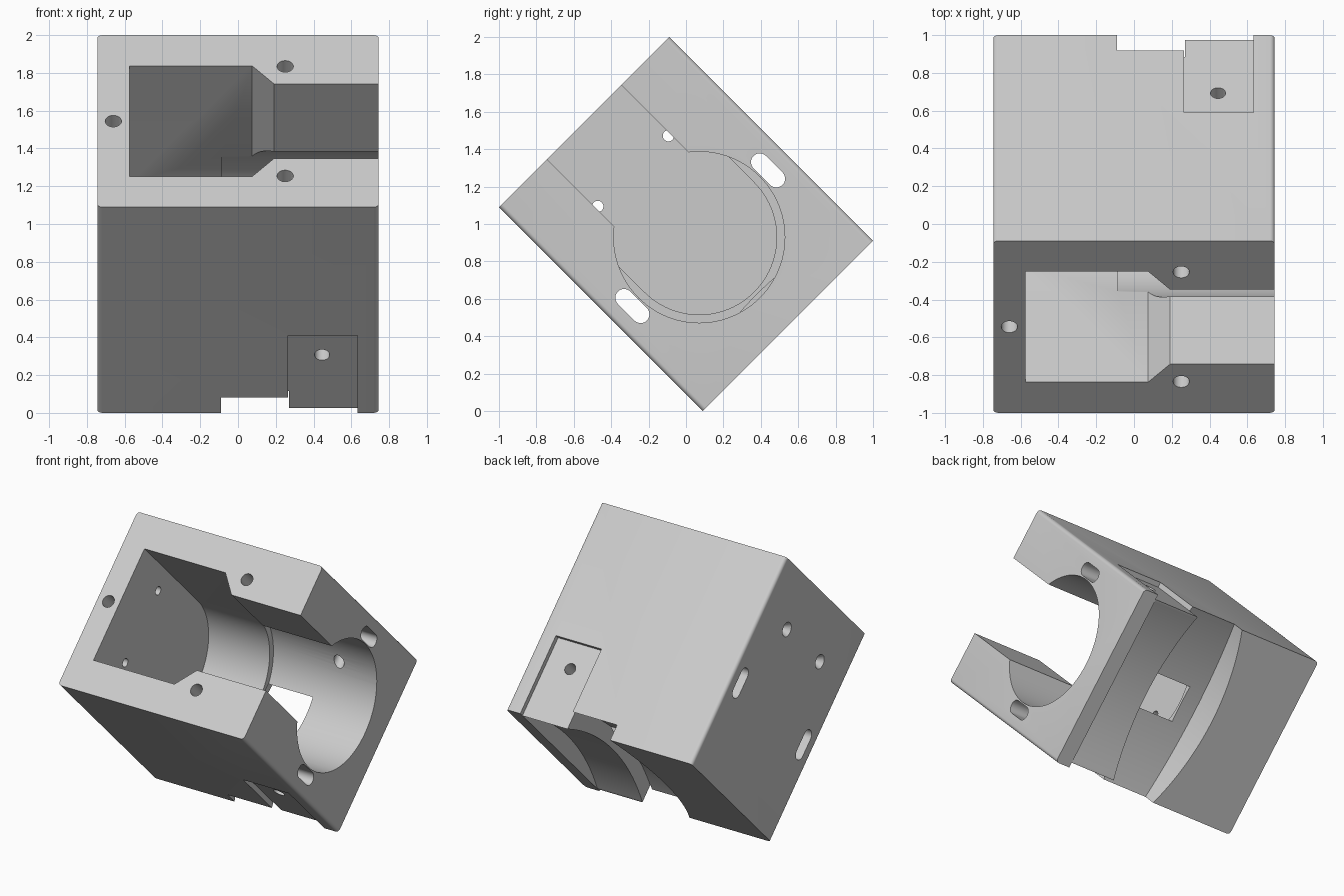
import bpy, bmesh, math
from mathutils import Matrix, Vector

cube = bpy.data.objects.get("Cube")
if cube:
    bpy.data.objects.remove(cube, do_unlink=True)

# The block is built upright (opening on top), then tilted 45 degrees about x.
HX, HY, HZ = 0.745, 0.6435, 0.77
BORE_Z = -0.10

grey = bpy.data.materials.new("light_grey")
grey.use_nodes = True
grey.diffuse_color = (0.6, 0.6, 0.6, 1)
grey.node_tree.nodes["Principled BSDF"].inputs["Base Color"].default_value = (0.6, 0.6, 0.6, 1)


def finish(name, bm):
    bmesh.ops.recalc_face_normals(bm, faces=bm.faces)
    mesh = bpy.data.meshes.new(name)
    bm.to_mesh(mesh)
    bm.free()
    mesh.materials.append(grey)
    ob = bpy.data.objects.new(name, mesh)
    bpy.context.collection.objects.link(ob)
    return ob


def prism(name, pts, axis, lo, hi):
    """Extrude a closed profile along x (profile is y, z) or z (profile is x, y)."""
    bm = bmesh.new()
    place = (lambda a, b: (lo, a, b)) if axis == "X" else (lambda a, b: (a, b, lo))
    face = bm.faces.new([bm.verts.new(place(a, b)) for a, b in pts])
    ext = bmesh.ops.extrude_face_region(bm, geom=[face])
    step = Vector((hi - lo, 0, 0)) if axis == "X" else Vector((0, 0, hi - lo))
    bmesh.ops.translate(bm, vec=step, verts=[v for v in ext["geom"] if isinstance(v, bmesh.types.BMVert)])
    return finish(name, bm)


def box(name, lo, hi):
    return prism(name, [(lo[0], lo[1]), (hi[0], lo[1]), (hi[0], hi[1]), (lo[0], hi[1])], "Z", lo[2], hi[2])


def arc(cx, cy, r, start, end, n):
    return [(cx + r * math.cos(math.radians(start + (end - start) * i / n)),
             cy + r * math.sin(math.radians(start + (end - start) * i / n))) for i in range(n + 1)]


def rod(name, a, b, r1, r2=None, n=32):
    """Cylinder or cone from point a to point b."""
    a, b = Vector(a), Vector(b)
    d = b - a
    bm = bmesh.new()
    turn = Vector((0, 0, 1)).rotation_difference(d).to_matrix().to_4x4()
    bmesh.ops.create_cone(bm, cap_ends=True, segments=n, radius1=r1, radius2=r1 if r2 is None else r2,
                          depth=d.length, matrix=Matrix.Translation((a + b) / 2) @ turn)
    return finish(name, bm)


def boolean(target, cutter, operation="DIFFERENCE"):
    mod = target.modifiers.new("cut", "BOOLEAN")
    mod.operation, mod.solver, mod.object = operation, "EXACT", cutter
    bpy.context.view_layer.objects.active = target
    bpy.ops.object.modifier_apply(modifier=mod.name)
    bpy.data.objects.remove(cutter, do_unlink=True)


# Main block with rounded upright edges
bm = bmesh.new()
bmesh.ops.create_cube(bm, size=2, matrix=Matrix.Diagonal((HX, HY, HZ, 1)))
upright = [e for e in bm.edges if abs(e.verts[0].co.z - e.verts[1].co.z) > 1]
bmesh.ops.bevel(bm, geom=upright, offset=0.025, segments=5, profile=0.5, affect="EDGES")
block = finish("housing_block", bm)

# Wide U-shaped chamber
W, N = 0.414, 0.28
u_shape = arc(0, BORE_Z, W, 180, 360, 48) + [(W, 0.9), (-W, 0.9)]
boolean(block, prism("chamber_cutter", u_shape, "X", -0.575, 0.075))

# Larger round bore, open at the end
boolean(block, rod("bore_cutter", (-0.085, 0, BORE_Z), (0.9, 0, BORE_Z), 0.4575, n=96))

# Tapered mouth narrowing to the end slot
side = [(-0.1, 0.2), (0.075, W), (0.19, N), (0.9, N)]
mouth = [(x, -y) for x, y in side] + [(x, y) for x, y in reversed(side)]
boolean(block, prism("mouth_cutter", mouth, "Z", BORE_Z, 0.9))

# Deep concave groove underneath, with a curved end wall, opening a window to the bore
deep = prism("deep_groove_cutter", arc(0, -2.279, 1.745, 40, 140, 90) + [(-1, -1.3), (1, -1.3)], "X", -0.4, 0.27)
boolean(deep, rod("groove_end", (1.575, 0, -2), (1.575, 0, 0), 1.785, n=256), "INTERSECT")
boolean(block, deep)

# Shallow concave band beside it
boolean(block, prism("band_cutter", arc(0, -2.212, 1.565, 40, 140, 90) + [(-1, -1.3), (1, -1.3)], "X", 0.2, 0.63))

for s in (-1, 1):
    # Shallow side pocket and its pin hole
    y0, y1 = sorted((s * 0.608, s * 0.8))
    boolean(block, box("pocket_cutter", (0.266, y0, -0.9), (0.632, y1, -0.19)))
    boolean(block, rod("pin_hole", (0.445, s * 0.25, -0.372), (0.445, s * 0.8, -0.372), 0.04))

    # Long slot running the whole length
    oval = arc(s * 0.513, -0.045, 0.047, 0, 180, 16) + arc(s * 0.513, -0.17, 0.047, 180, 360, 16)
    boolean(block, prism("slot_cutter", oval, "X", -0.9, 0.9))

    # Countersunk screw hole in the closed end
    boolean(block, rod("screw_hole", (-0.9, s * 0.267, 0.4), (-0.4, s * 0.267, 0.4), 0.03))
    boolean(block, rod("countersink", (-0.755, s * 0.267, 0.4), (-0.70, s * 0.267, 0.4), 0.056, 0.025))

# Blind holes in the rim
for x, y in ((-0.66, 0), (0.25, 0.41), (0.25, -0.41)):
    boolean(block, rod("rim_hole", (x, y, 0.47), (x, y, 0.9), 0.043))

# Tilt into place
block.data.transform(Matrix.Translation((0, 0, 1)) @ Matrix.Rotation(math.radians(45), 4, "X"))
bpy.ops.object.select_all(action="DESELECT")
block.select_set(True)
bpy.context.view_layer.objects.active = block
bpy.ops.object.shade_smooth_by_angle(angle=math.radians(25))
